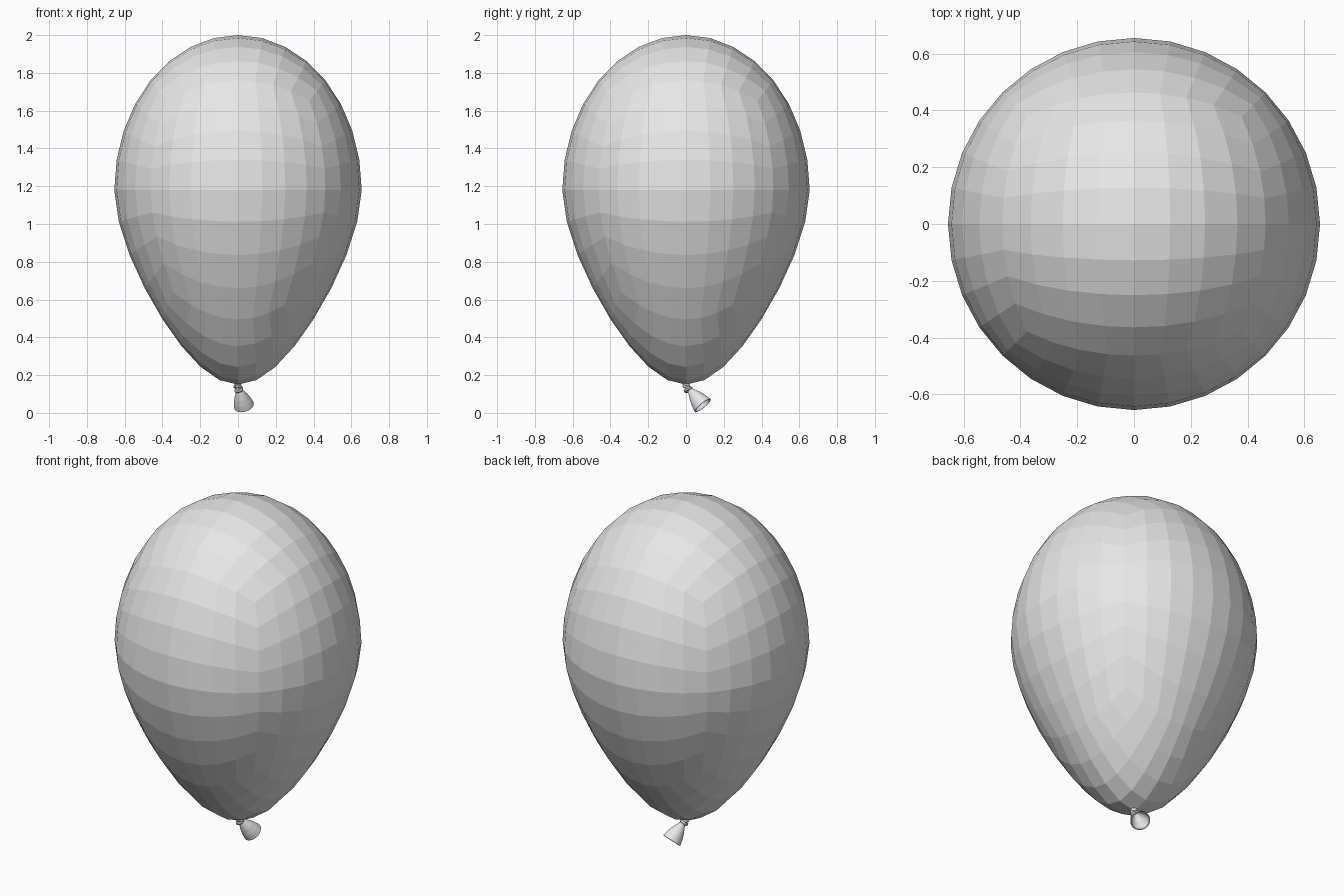
import bpy, bmesh, math
from mathutils import Vector

cube = bpy.data.objects.get("Cube")
if cube:
    bpy.data.objects.remove(cube, do_unlink=True)

grey = bpy.data.materials.new("grey_rubber")
grey.use_nodes = True
colour = (0.8, 0.8, 0.8, 1)
grey.diffuse_color = colour
grey.node_tree.nodes["Principled BSDF"].inputs["Base Color"].default_value = colour

RADIUS, WAIST, RISE = 0.655, 1.18, 0.82


def add_object(name, bm):
    bmesh.ops.recalc_face_normals(bm, faces=bm.faces)
    mesh = bpy.data.meshes.new(name)
    bm.to_mesh(mesh)
    bm.free()
    mesh.materials.append(grey)
    obj = bpy.data.objects.new(name, mesh)
    bpy.context.collection.objects.link(obj)
    return obj


def lathe(name, profile, start, axis, segments, closed=False):
    """Spin (radius, distance) points about an axis."""
    bm = bmesh.new()
    turn = Vector(axis).to_track_quat("Z", "Y")
    rings = []
    for r, d in profile:
        ring = []
        for i in range(segments):
            a = math.tau * i / segments
            p = Vector((r * math.cos(a), r * math.sin(a), d))
            ring.append(bm.verts.new(Vector(start) + turn @ p))
        rings.append(ring)
    pairs = list(zip(rings, rings[1:]))
    if closed:
        pairs.append((rings[-1], rings[0]))
    for lo, hi in pairs:
        for i in range(segments):
            j = (i + 1) % segments
            bm.faces.new((lo[i], lo[j], hi[j], hi[i]))
    return add_object(name, bm)


def ring(name, centre, axis, major, minor):
    steps = [math.tau * i / 8 for i in range(8)]
    profile = [(major + minor * math.cos(a), minor * math.sin(a)) for a in steps]
    return lathe(name, profile, centre, axis, 16, closed=True)


# Inflated body: a gridded cube rounded to a sphere, its lower half tapered
bm = bmesh.new()
bmesh.ops.create_cube(bm, size=2)
bmesh.ops.subdivide_edges(bm, edges=bm.edges[:], cuts=7, use_grid_fill=True)
for v in bm.verts:
    p = Vector([math.tan(c * math.pi / 4) for c in v.co]).normalized()
    t = max(0, -p.z)
    width = RADIUS * (1 - 0.24 * t ** 1.6)
    v.co = (p.x * width, p.y * width, WAIST + RISE * p.z - 0.21 * t * t)
add_object("balloon_body", bm)

# Tied knot: short neck with two crossed loops
lathe("neck", [(0.022, 0), (0.013, 0.02), (0.013, 0.05)],
      (0, 0, 0.16), (0.05, 0.25, -1), 12)
ring("upper_knot_loop", (0, 0.006, 0.137), (0.2, 0.3, 1), 0.016, 0.009)
ring("lower_knot_loop", (0.004, 0.012, 0.122), (-0.4, -0.5, 1), 0.016, 0.009)

# Flared open mouth with a thin inner wall
lathe("mouth_flare",
      [(0.012, 0), (0.024, 0.022), (0.036, 0.048), (0.047, 0.08),
       (0.053, 0.106), (0.054, 0.112), (0.049, 0.112), (0.044, 0.085),
       (0.032, 0.05), (0.018, 0.022), (0.001, 0.01)],
      (0.005, 0.02, 0.123), (0.026, 0.068, -0.083), 24)
